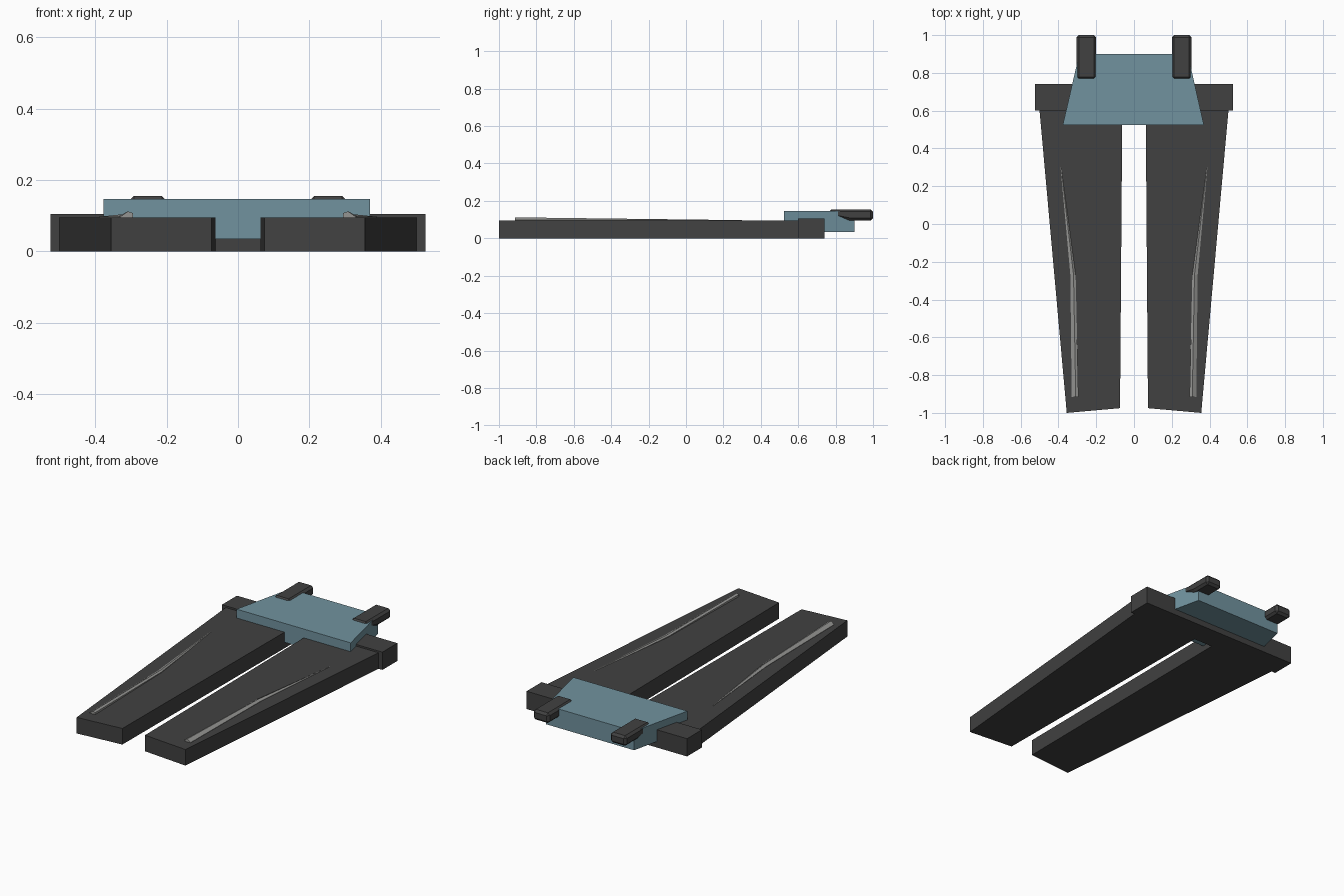
import bpy, bmesh

cube = bpy.data.objects.get("Cube")
if cube:
    bpy.data.objects.remove(cube, do_unlink=True)


def material(name, rgb):
    m = bpy.data.materials.new(name)
    m.use_nodes = True
    m.diffuse_color = (*rgb, 1)
    m.node_tree.nodes["Principled BSDF"].inputs["Base Color"].default_value = (*rgb, 1)
    return m


charcoal = material("charcoal", (0.053, 0.053, 0.053))
blue = material("slate_blue", (0.165, 0.29, 0.345))
grey = material("light_grey", (0.30, 0.30, 0.29))


def loft(name, rings, mat):
    """Closed flat-faced solid through rings of matching points."""
    bm = bmesh.new()
    loops = [[bm.verts.new(p) for p in ring] for ring in rings]
    n = len(loops[0])
    for a, b in zip(loops, loops[1:]):
        for i in range(n):
            j = (i + 1) % n
            bm.faces.new((a[i], a[j], b[j], b[i]))
    bm.faces.new(loops[0])
    bm.faces.new(loops[-1])
    bmesh.ops.recalc_face_normals(bm, faces=bm.faces)
    mesh = bpy.data.meshes.new(name)
    bm.to_mesh(mesh)
    bm.free()
    mesh.materials.append(mat)
    obj = bpy.data.objects.new(name, mesh)
    bpy.context.collection.objects.link(obj)
    return obj


def slab(name, outline, low, high, mat):
    return loft(name, [[(x, y, z) for x, y in outline] for z in (low, high)], mat)


# Rear cross bar
slab("cross_bar", [(-0.525, 0.6), (0.525, 0.6), (0.525, 0.74), (-0.525, 0.74)],
     0, 0.105, charcoal)

# Tapered blue plate over the bar
slab("blue_plate", [(-0.377, 0.525), (0.37, 0.525), (0.285, 0.9), (-0.29, 0.9)],
     0.035, 0.147, blue)

for side, s in (("left", 1), ("right", -1)):
    # Long tapered leg
    slab(side + "_leg",
         [(s * 0.062, 0.6), (s * 0.5, 0.6), (s * 0.356, -1.0), (s * 0.074, -0.975)],
         0, 0.095, charcoal)

    # Bent ridge that fades out toward the back
    ridge = []
    for x, y, w, top in ((0.312, -0.915, 0.018, 0.112),
                         (0.323, -0.27, 0.014, 0.104),
                         (0.387, 0.30, 0.002, 0.0965)):
        ridge.append([(s * (x - w), y, 0.09), (s * (x - w), y, top - 0.005),
                      (s * (x - w * 0.2), y, top), (s * (x + w), y, 0.097),
                      (s * (x + w), y, 0.09)])
    loft(side + "_ridge", ridge, grey)

    # Bevelled rear pod with a sloping underside
    profile = [(0.765, 0.155), (1.0, 0.155), (1.0, 0.095), (0.88, 0.095), (0.765, 0.118)]
    pod = loft(side + "_pod",
               [[(s * x, y, z) for y, z in profile] for x in (0.2, 0.305)], charcoal)
    bevel = pod.modifiers.new("chamfer", 'BEVEL')
    bevel.width = 0.013
    bevel.segments = 1
    bevel.limit_method = 'ANGLE'
